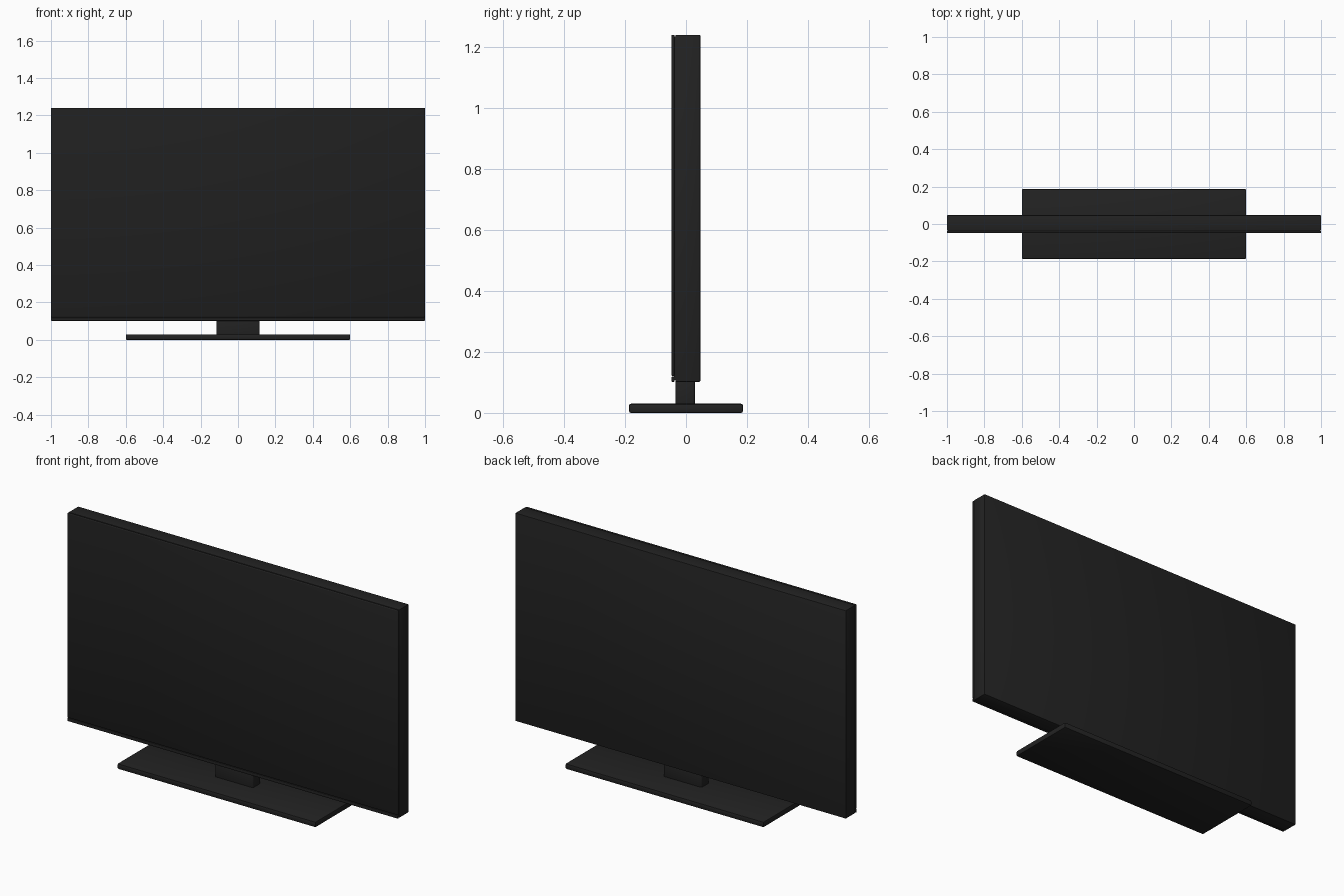
import bpy
import math

cube = bpy.data.objects.get("Cube")
if cube:
    bpy.data.objects.remove(cube, do_unlink=True)


def material(name, value):
    mat = bpy.data.materials.new(name)
    mat.use_nodes = True
    color = (value, value, value, 1)
    mat.diffuse_color = color
    bsdf = next(n for n in mat.node_tree.nodes if n.type == "BSDF_PRINCIPLED")
    bsdf.inputs["Base Color"].default_value = color
    bsdf.inputs["Roughness"].default_value = 0.5
    return mat


casing = material("black_casing", 0.016)
glass = material("screen_black", 0.014)


def box(name, x, y, z, mat, bevel, segments=2, soft=False):
    """Bevelled box from (min, max) ranges; soft keeps no sharp edges."""
    bpy.ops.mesh.primitive_cube_add(
        size=1, location=[sum(r) / 2 for r in (x, y, z)])
    obj = bpy.context.object
    obj.name = name
    obj.scale = [r[1] - r[0] for r in (x, y, z)]
    bpy.ops.object.transform_apply(location=False, rotation=False, scale=True)
    obj.data.materials.append(mat)
    mod = obj.modifiers.new("rounded_edges", "BEVEL")
    mod.width = bevel
    mod.segments = segments
    bpy.ops.object.modifier_apply(modifier=mod.name)
    if soft:
        bpy.ops.object.shade_smooth()
    else:
        bpy.ops.object.shade_smooth_by_angle(angle=math.radians(30))
    return obj


# Deep rear housing and a recessed seam behind the front panel
box("rear_housing", (-1, 1), (-0.035, 0.047), (0.102, 1.24), casing, 0.003)
box("panel_seam", (-0.994, 0.994), (-0.04, -0.03), (0.108, 1.234), casing, 0.001)

# Thin front panel with a narrow lower bezel
box("screen", (-1, 1), (-0.048, -0.037), (0.121, 1.24), glass, 0.004, soft=True)
box("lower_bezel", (-1, 1), (-0.048, -0.037), (0.102, 0.119), casing, 0.003)

# Stand
box("stand_neck", (-0.115, 0.115), (-0.035, 0.03), (0.02, 0.11), casing, 0.008, 3)
box("stand_base", (-0.6, 0.6), (-0.187, 0.187), (0, 0.03), casing, 0.006)
